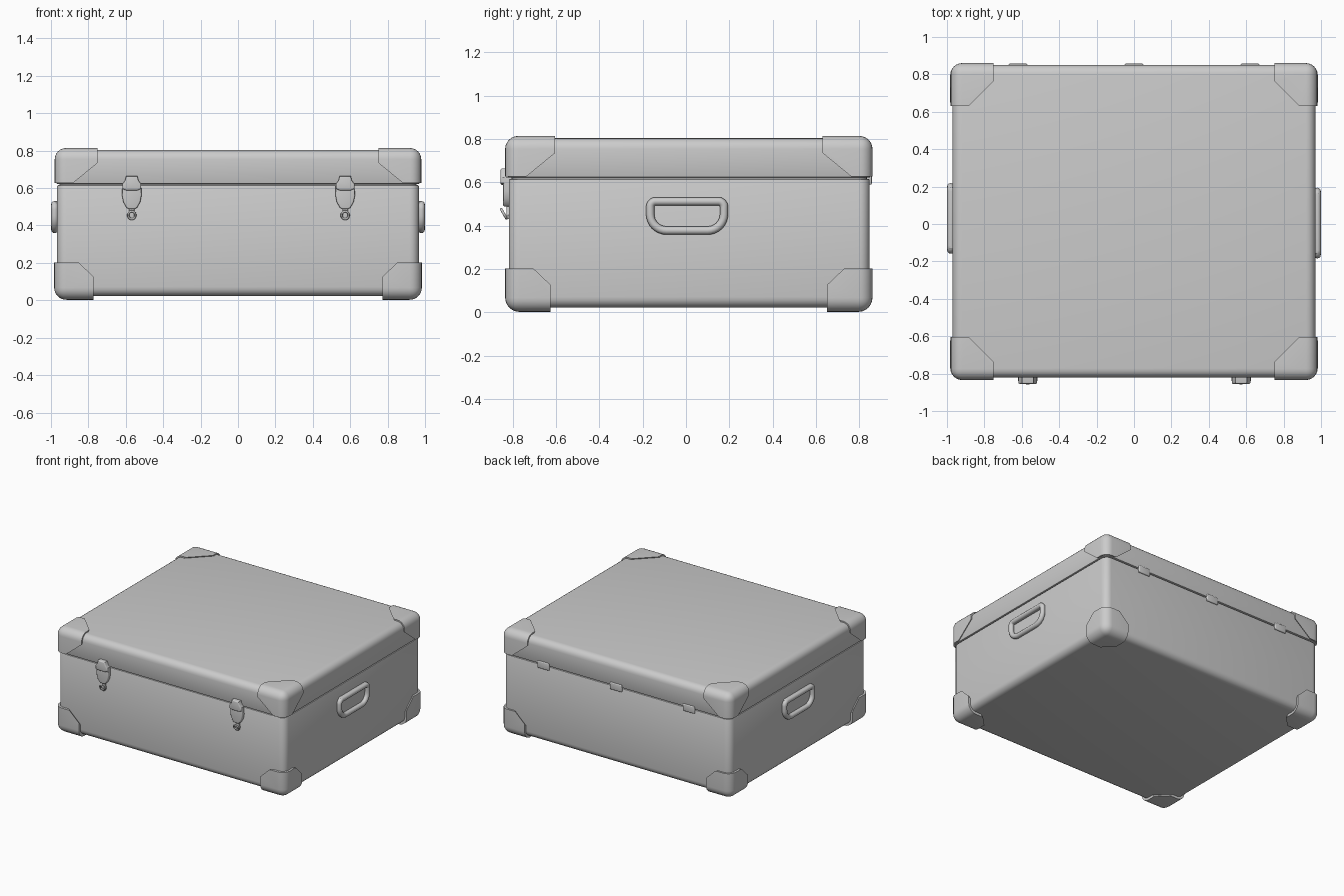
import bpy, bmesh, math
from mathutils import Vector

if "Cube" in bpy.data.objects:
    bpy.data.objects.remove(bpy.data.objects["Cube"])


def finish(name, bm):
    bmesh.ops.recalc_face_normals(bm, faces=bm.faces)
    me = bpy.data.meshes.new(name)
    bm.to_mesh(me)
    bm.free()
    ob = bpy.data.objects.new(name, me)
    bpy.context.collection.objects.link(ob)
    smooth(ob)
    return ob


def smooth(ob):
    bpy.ops.object.select_all(action='DESELECT')
    ob.select_set(True)
    bpy.context.view_layer.objects.active = ob
    bpy.ops.object.shade_smooth_by_angle(angle=math.radians(35))


def box(name, lo, hi, r, sharp_z=None, seg=5):
    """Rounded box; edges lying on the plane z = sharp_z stay nearly sharp."""
    bm = bmesh.new()
    bmesh.ops.create_cube(bm, size=1)
    for v in bm.verts:
        v.co = Vector([(a + b) / 2 + c * (b - a) for a, b, c in zip(lo, hi, v.co)])
    edges = [e for e in bm.edges if sharp_z is None
             or not all(abs(v.co.z - sharp_z) < 1e-5 for v in e.verts)]
    bmesh.ops.bevel(bm, geom=edges, offset=r, segments=seg, profile=0.5, affect='EDGES')
    if sharp_z is not None:
        rim = [e for e in bm.edges if all(abs(v.co.z - sharp_z) < 1e-5 for v in e.verts)]
        bmesh.ops.bevel(bm, geom=rim, offset=0.006, segments=2, profile=0.5, affect='EDGES')
    return finish(name, bm)


def extrude_profile(name, half, cx, y0, y1, bevel):
    """Mirror-symmetric front outline (half width, z) extruded along y."""
    bm = bmesh.new()
    outline = [(w, z) for w, z in half] + [(-w, z) for w, z in reversed(half)]
    face = bm.faces.new([bm.verts.new((cx + w, y0, z)) for w, z in outline])
    ext = bmesh.ops.extrude_face_region(bm, geom=[face])['geom']
    for v in ext:
        if isinstance(v, bmesh.types.BMVert):
            v.co.y = y1
    front = [e for e in bm.edges if all(abs(v.co.y - y1) < 1e-6 for v in e.verts)]
    bmesh.ops.bevel(bm, geom=front, offset=bevel, segments=3, profile=0.5, affect='EDGES')
    return finish(name, bm)


def corner_cap(name, corner, sign, arm, b, r):
    """Corner guard whose three flaps are cut off diagonally."""
    pts = [(0, 0, 0), (1, 0, 0), (0, 1, 0), (0, 0, 1), (1, b, 0), (b, 1, 0),
           (1, 0, b), (b, 0, 1), (0, 1, b), (0, b, 1)]
    bm = bmesh.new()
    for p in pts:
        bm.verts.new([c - s * a * q for c, s, a, q in zip(corner, sign, arm, p)])
    bmesh.ops.convex_hull(bm, input=bm.verts)
    bmesh.ops.dissolve_limit(bm, angle_limit=0.01, verts=bm.verts, edges=bm.edges)
    c = Vector(corner)
    outer = [e for e in bm.edges if any((v.co - c).length < 1e-5 for v in e.verts)]
    bmesh.ops.bevel(bm, geom=outer, offset=r, segments=6, profile=0.5, affect='EDGES')
    return finish(name, bm)


def tube(name, pts, radius):
    cu = bpy.data.curves.new(name, 'CURVE')
    cu.dimensions = '3D'
    cu.bevel_depth = radius
    cu.bevel_resolution = 4
    sp = cu.splines.new('POLY')
    sp.points.add(len(pts) - 1)
    for p, co in zip(sp.points, pts):
        p.co = (*co, 1)
    sp.use_cyclic_u = True
    ob = bpy.data.objects.new(name, cu)
    bpy.context.collection.objects.link(ob)
    bpy.ops.object.select_all(action='DESELECT')
    ob.select_set(True)
    bpy.context.view_layer.objects.active = ob
    bpy.ops.object.convert(target='MESH')
    smooth(bpy.context.object)


# Case body, recessed seam core and lid
box("case_body", (-0.967, -0.816, 0.022), (0.967, 0.846, 0.616), 0.05, 0.616)
box("seam_core", (-0.955, -0.804, 0.55), (0.955, 0.834, 0.7), 0.045, 0.7)
box("lid", (-0.97, -0.822, 0.622), (0.97, 0.85, 0.804), 0.05, 0.622)

# Corner guards, four on the base and four on the lid
for sx in (-1, 1):
    for sy in (-1, 1):
        side = ("left_" if sx < 0 else "right_") + ("front" if sy < 0 else "back")
        y = 0.86 if sy > 0 else -0.834
        corner_cap("base_corner_" + side, (sx * 0.983, y, 0.003), (sx, sy, -1),
                   (0.21, 0.21, 0.2), 0.62, 0.065)
        corner_cap("lid_corner_" + side, (sx * 0.98, y, 0.814), (sx, sy, 1),
                   (0.23, 0.23, 0.188), 0.42, 0.06)

# Front latches: hook plate, lever and ring staple
lever = [(0.05, 0.622), (0.052, 0.56), (0.045, 0.525), (0.028, 0.495), (0.015, 0.488)]
hook = [(0.03, 0.664), (0.036, 0.64), (0.05, 0.622), (0.05, 0.596), (0.03, 0.588)]
tongue = [(0.014, 0.5), (0.014, 0.475), (0.02, 0.45), (0.012, 0.432)]
for side, cx in (("left", -0.568), ("right", 0.573)):
    extrude_profile("latch_lever_" + side, lever, cx, -0.80, -0.843, 0.007)
    extrude_profile("latch_hook_" + side, hook, cx, -0.80, -0.855, 0.008)
    extrude_profile("latch_tongue_" + side, tongue, cx, -0.80, -0.828, 0.004)
    tube("latch_ring_" + side,
         [(cx + 0.019 * math.cos(a), -0.84 - 0.012 * math.sin(a), 0.455 + 0.021 * math.sin(a))
          for a in [i * math.tau / 20 for i in range(20)]], 0.006)

# Side handles: rounded loop with a mounting bar along the top
for side, sx, cy in (("left", -1, 0.03), ("right", 1, 0.005)):
    loop = []
    for py, pz, r, start in ((0.17, 0.512, 0.025, 0), (-0.17, 0.512, 0.025, 90),
                             (-0.17, 0.378, 0.075, 180), (0.17, 0.378, 0.075, 270)):
        oy = py - math.copysign(r, py)
        oz = pz - r if start < 180 else pz + r
        for i in range(9):
            a = math.radians(start + i * 11.25)
            loop.append((sx * 0.98, cy + oy + r * math.cos(a), oz + r * math.sin(a)))
    tube("side_handle_" + side, loop, 0.019)
    xs = sorted((sx * 0.95, sx * 0.99))
    box("handle_mount_" + side, (xs[0], cy - 0.165, 0.494), (xs[1], cy + 0.165, 0.53), 0.008, seg=3)

# Back hinges
for i, cx in enumerate((-0.62, 0.0, 0.62)):
    box(f"hinge_{i + 1}", (cx - 0.05, 0.83, 0.59), (cx + 0.05, 0.857, 0.645), 0.006, seg=3)
